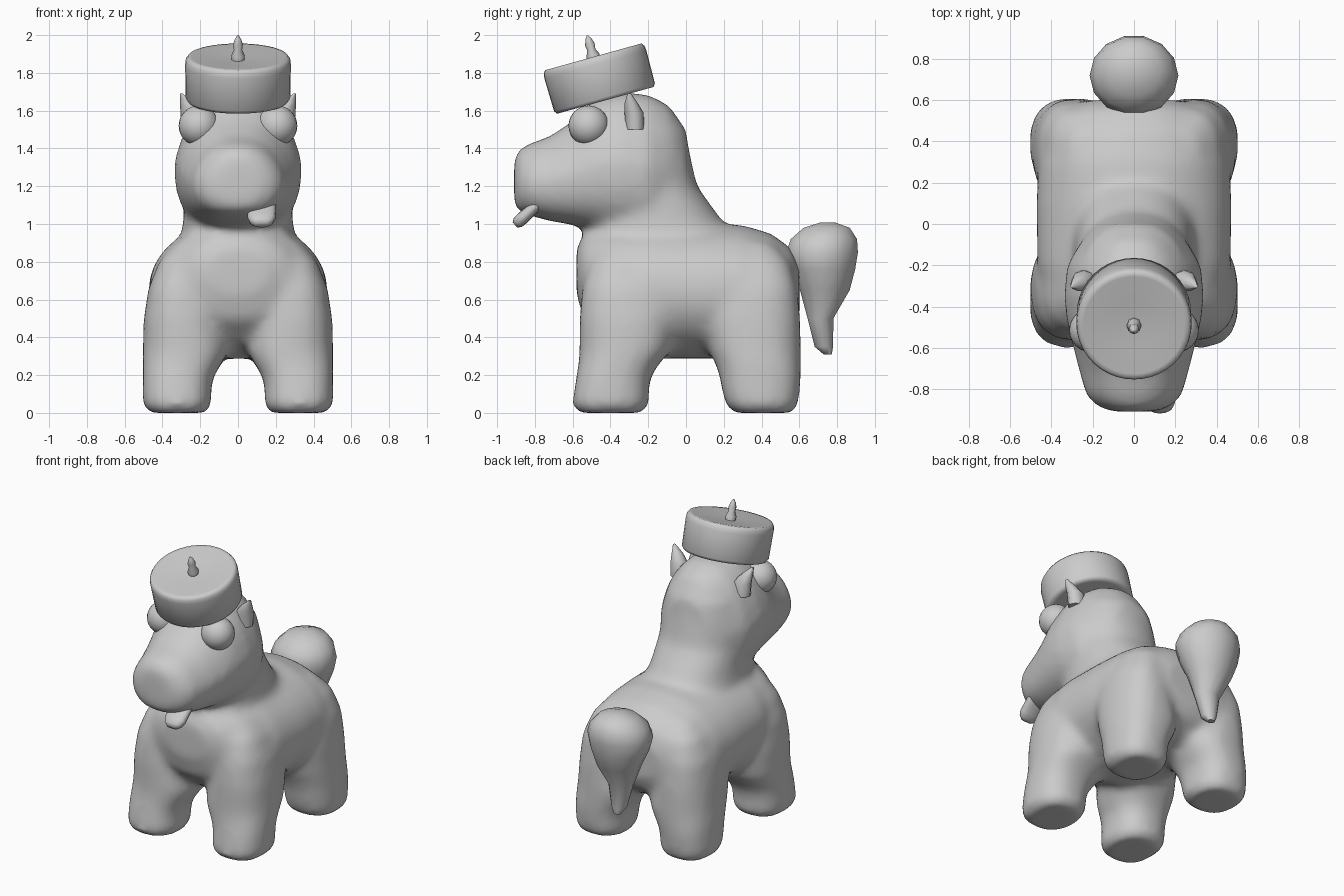
import bpy, bmesh, math
from mathutils import Vector


def finish(name, bm, angle=60):
    bmesh.ops.recalc_face_normals(bm, faces=bm.faces)
    me = bpy.data.meshes.new(name)
    bm.to_mesh(me)
    bm.free()
    ob = bpy.data.objects.new(name, me)
    bpy.context.collection.objects.link(ob)
    bpy.ops.object.select_all(action='DESELECT')
    ob.select_set(True)
    bpy.context.view_layer.objects.active = ob
    bpy.ops.object.shade_smooth_by_angle(angle=math.radians(angle))
    return ob


def loft(bm, rings, axis='z', n=24, power=2.0, side=1, taper=0.0):
    """Rings are (position, x centre, x half, other centre, other half).
    Taper narrows the upper half of each ring."""
    rows = []
    for t, xc, hx, oc, oh in rings:
        row = []
        for i in range(n):
            a = 2 * math.pi * i / n
            c, s = math.cos(a), math.sin(a)
            up = math.copysign(abs(s) ** (2 / power), s)
            x = side * (xc + hx * math.copysign(abs(c) ** (2 / power), c)
                        * (1 - taper * max(up, 0)))
            o = oc + oh * up
            row.append(bm.verts.new((x, o, t) if axis == 'z' else (x, t, o)))
        rows.append(row)
    faces = [bm.faces.new(rows[0]), bm.faces.new(rows[-1][::-1])]
    for r0, r1 in zip(rows, rows[1:]):
        for i in range(n):
            j = (i + 1) % n
            faces.append(bm.faces.new((r0[i], r1[i], r1[j], r0[j])))
    bmesh.ops.recalc_face_normals(bm, faces=faces)


def leg(bm, rings, side):
    """Leg rings are (z, inner x, outer x, front y, back y)."""
    loft(bm, [(z, (a + b) / 2, (b - a) / 2, (f + k) / 2, (k - f) / 2)
              for z, a, b, f, k in rings], 'z', 24, 2.4, side)


def lathe(name, profile, n, origin, tilt, angle):
    """Spin (radius, height) points about a tilted axis."""
    bm = bmesh.new()
    loft(bm, [(h, 0, r, 0, r) for r, h in profile], n=n)
    ob = finish(name, bm, angle)
    ob.location = origin
    ob.rotation_euler.x = tilt
    return ob


# Body: torso, neck, head and legs fused into one soft skin
bm = bmesh.new()
loft(bm, [(-0.58, 0, 0.16, 0.75, 0.12), (-0.54, 0, 0.28, 0.72, 0.23),
          (-0.42, 0, 0.41, 0.69, 0.31), (-0.20, 0, 0.47, 0.65, 0.365),
          (0.10, 0, 0.475, 0.645, 0.36), (0.30, 0, 0.465, 0.64, 0.355),
          (0.45, 0, 0.42, 0.64, 0.31), (0.56, 0, 0.33, 0.64, 0.23),
          (0.60, 0, 0.22, 0.64, 0.14)], 'y', 32, 2.1)
# neck
loft(bm, [(0.75, 0, 0.36, -0.12, 0.42), (0.95, 0, 0.30, -0.14, 0.39),
          (1.02, 0, 0.29, -0.17, 0.36), (1.20, 0, 0.28, -0.21, 0.27),
          (1.35, 0, 0.28, -0.23, 0.255), (1.50, 0, 0.25, -0.25, 0.25)], 'z', 32, 2.2)
# head and muzzle
loft(bm, [(-0.91, 0, 0.10, 1.225, 0.12), (-0.885, 0, 0.18, 1.23, 0.165),
          (-0.83, 0, 0.235, 1.235, 0.19), (-0.72, 0, 0.265, 1.24, 0.225),
          (-0.60, 0, 0.295, 1.27, 0.275), (-0.48, 0, 0.325, 1.32, 0.345),
          (-0.35, 0, 0.34, 1.325, 0.375), (-0.20, 0, 0.325, 1.31, 0.375),
          (-0.09, 0, 0.26, 1.29, 0.34), (0.0, 0, 0.18, 1.25, 0.25)],
     'y', 32, 2.6, taper=0.28)
front_leg = [(0.0, 0.17, 0.47, -0.57, -0.23), (0.04, 0.14, 0.505, -0.605, -0.195),
             (0.14, 0.14, 0.505, -0.59, -0.195), (0.20, 0.125, 0.505, -0.58, -0.18),
             (0.26, 0.085, 0.505, -0.57, -0.14), (0.33, 0.05, 0.505, -0.565, -0.08),
             (0.50, 0.08, 0.50, -0.565, -0.05), (0.66, 0.10, 0.475, -0.55, -0.07),
             (0.80, 0.10, 0.42, -0.51, -0.12), (0.90, 0.10, 0.34, -0.44, -0.14)]
back_leg = [(0.0, 0.17, 0.47, 0.25, 0.57), (0.04, 0.14, 0.505, 0.21, 0.595),
            (0.14, 0.14, 0.505, 0.185, 0.605), (0.20, 0.125, 0.505, 0.175, 0.61),
            (0.26, 0.085, 0.505, 0.155, 0.61), (0.33, 0.05, 0.50, 0.12, 0.61),
            (0.50, 0.08, 0.49, 0.08, 0.605), (0.66, 0.10, 0.47, 0.08, 0.59),
            (0.80, 0.10, 0.41, 0.12, 0.55), (0.90, 0.10, 0.32, 0.14, 0.46)]
for side in (-1, 1):
    leg(bm, front_leg, side)
    leg(bm, back_leg, side)
body = finish("body", bm, 180)
rm = body.modifiers.new("fuse", 'REMESH')
rm.mode = 'VOXEL'
rm.voxel_size = 0.025
rm.use_smooth_shade = True
sm = body.modifiers.new("soften", 'SMOOTH')
sm.factor = 0.5
sm.iterations = 14

# Eyes and ears
for side, label in ((-1, "left"), (1, "right")):
    bm = bmesh.new()
    bmesh.ops.create_uvsphere(bm, u_segments=24, v_segments=16, radius=0.107)
    eye = finish("eye_" + label, bm)
    eye.location = (side * 0.207, -0.515, 1.52)
    bm = bmesh.new()
    loft(bm, [(1.50, 0.24, 0.06, -0.27, 0.05), (1.59, 0.245, 0.06, -0.275, 0.05),
              (1.64, 0.27, 0.037, -0.29, 0.035), (1.69, 0.30, 0.008, -0.30, 0.01)],
         n=8, side=side)
    finish("ear_" + label, bm)

# Tongue hanging from one side of the mouth
bm = bmesh.new()
loft(bm, [(-0.075, 0, 0.035, 0, 0.018), (-0.055, 0, 0.06, 0, 0.032),
          (-0.02, 0, 0.074, 0, 0.034), (0.11, 0, 0.076, 0, 0.028)], n=16, power=2.5)
tongue = finish("tongue", bm)
tongue.location = (0.125, -0.85, 1.045)
tongue.rotation_euler.x = math.radians(-48)

# Tail
bm = bmesh.new()
loft(bm, [(0.31, 0, 0.025, 0.75, 0.022), (0.35, 0, 0.05, 0.73, 0.05),
          (0.50, 0, 0.085, 0.712, 0.07), (0.65, 0, 0.15, 0.735, 0.135),
          (0.76, 0, 0.195, 0.725, 0.175), (0.85, 0, 0.215, 0.72, 0.195),
          (0.92, 0, 0.19, 0.73, 0.18), (0.98, 0, 0.13, 0.745, 0.125),
          (1.008, 0, 0.04, 0.75, 0.04)], n=14)
finish("tail", bm)

# Tilted round hat with a slightly dished top, and its finial
tilt = math.radians(15.5)
hat_pos = Vector((0, -0.461, 1.777))
up = Vector((0, -math.sin(tilt), math.cos(tilt)))
lathe("hat", [(0.24, -0.127), (0.265, -0.127), (0.277, -0.11), (0.28, 0.07),
              (0.277, 0.095), (0.265, 0.112), (0.245, 0.112), (0.12, 0.098),
              (0.01, 0.095)], 40, hat_pos, tilt, 60)
lathe("finial", [(0.032, -0.01), (0.036, 0.025), (0.022, 0.055),
                 (0.026, 0.085), (0.016, 0.115), (0.004, 0.135)],
      8, hat_pos + up * 0.095, tilt, 60)
